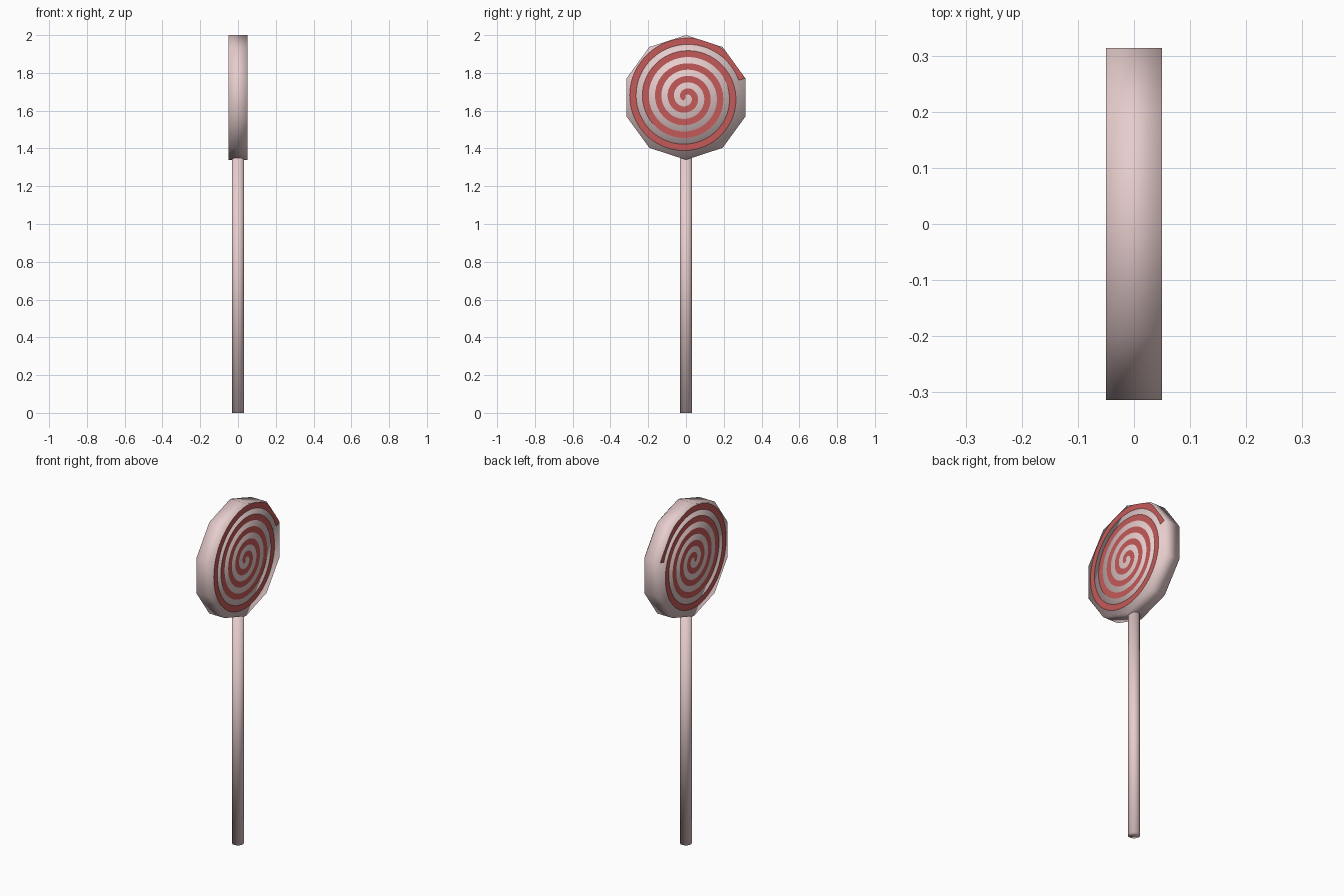
import bpy, bmesh, math
from mathutils import Matrix

if "Cube" in bpy.data.objects:
    bpy.data.objects.remove(bpy.data.objects["Cube"])

CZ, R, HALF = 1.67, 0.33, 0.05   # candy centre height, radius, half thickness


def material(name, rgb):
    m = bpy.data.materials.new(name)
    m.diffuse_color = (*rgb, 1)
    m.use_nodes = True
    m.node_tree.nodes["Principled BSDF"].inputs["Base Color"].default_value = m.diffuse_color
    return m


pink = material("pale pink", (0.80, 0.61, 0.61))
red = material("candy red", (0.56, 0.10, 0.10))


def add_object(name, bm, mat, smooth=True):
    me = bpy.data.meshes.new(name)
    bm.to_mesh(me)
    bm.free()
    me.materials.append(mat)
    for p in me.polygons:
        p.use_smooth = smooth
    ob = bpy.data.objects.new(name, me)
    bpy.context.collection.objects.link(ob)
    return ob


# Stick
bm = bmesh.new()
bmesh.ops.create_cone(bm, cap_ends=True, segments=16, radius1=0.033, radius2=0.033,
                      depth=1.37, matrix=Matrix.Translation((0, 0, 0.685)))
add_object("stick", bm, pink)

# Ten-sided candy disc, one corner pointing up
bm = bmesh.new()
rims = []
for x in (-HALF, HALF):
    rims.append([bm.verts.new((x, R * math.sin(i * math.tau / 10),
                               CZ + R * math.cos(i * math.tau / 10))) for i in range(10)])
for i in range(10):
    j = (i + 1) % 10
    bm.faces.new((rims[0][i], rims[0][j], rims[1][j], rims[1][i]))
for rim, x in zip(rims, (-HALF, HALF)):
    hub = bm.verts.new((x, 0, CZ))
    for i in range(10):
        bm.faces.new((rim[i], rim[(i + 1) % 10], hub))
bmesh.ops.recalc_face_normals(bm, faces=bm.faces)
add_object("candy_disc", bm, pink)


# Spiral stripes: thin ribbons on both faces, trimmed to the ten-sided outline
def edge_limit(a):
    t = a % (math.tau / 10) - math.tau / 20
    return R * math.cos(math.tau / 20) / math.cos(t)


PITCH, WIDTH, TURNS, STEPS = 0.067, 0.034, 4.6, 280
END = math.radians(72)            # clock angle from the top where the stripe ends
for name, side in (("spiral_right", 1), ("spiral_left", -1)):
    bm = bmesh.new()
    x = side * (HALF + 0.0015)
    prev = None
    for k in range(STEPS + 1):
        turn = TURNS * k / STEPS
        a = END - (TURNS - turn) * math.tau
        mid = 0.311 - PITCH * (TURNS - turn)
        pair = []
        for off in (-WIDTH / 2, WIDTH / 2):
            r = min(max(mid + off, 0.0), edge_limit(a))
            pair.append(bm.verts.new((x, r * math.sin(a), CZ + r * math.cos(a))))
        if prev:
            f = bm.faces.new((prev[0], prev[1], pair[1], pair[0]))
            f.normal_update()
            if f.normal.x * side < 0:
                f.normal_flip()
        prev = pair
    add_object(name, bm, red, smooth=False)
